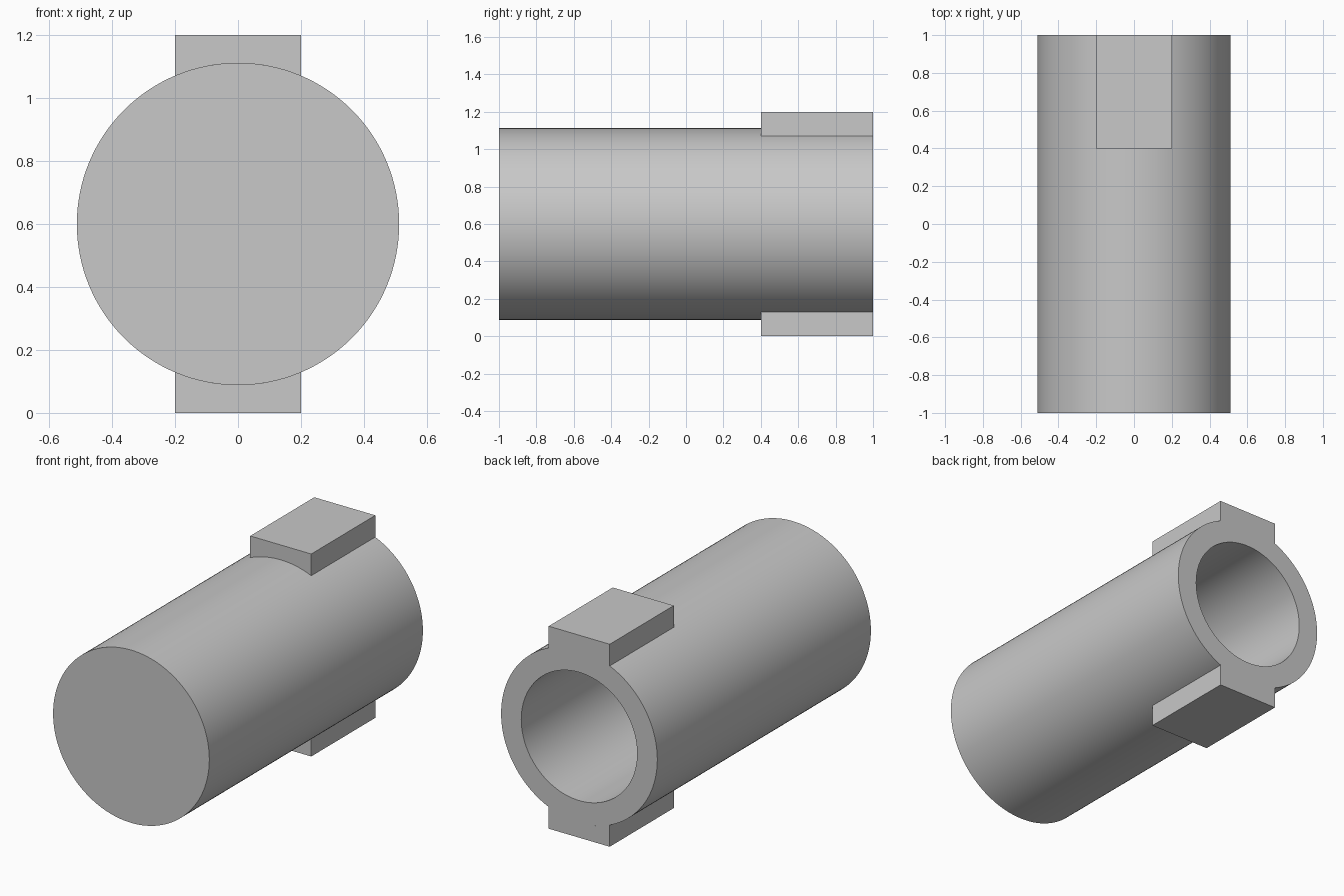
import bpy
import bmesh
import math
from mathutils import Matrix

cube = bpy.data.objects.get("Cube")
if cube:
    bpy.data.objects.remove(cube, do_unlink=True)

AXIS_Z = 0.6
OUTER, BORE = 0.512, 0.38
SEGMENTS = 128

grey = bpy.data.materials.new("plain grey")
grey.use_nodes = True
grey.diffuse_color = (0.58, 0.58, 0.58, 1)
grey.node_tree.nodes["Principled BSDF"].inputs["Base Color"].default_value = grey.diffuse_color


def add_object(name, bm):
    bmesh.ops.recalc_face_normals(bm, faces=bm.faces)
    mesh = bpy.data.meshes.new(name)
    bm.to_mesh(mesh)
    bm.free()
    mesh.materials.append(grey)
    obj = bpy.data.objects.new(name, mesh)
    bpy.context.collection.objects.link(obj)
    return obj


# Closed front, open back: (radius, y) profile turned around the y axis
bm = bmesh.new()
profile = [(OUTER, -1), (OUTER, 1), (BORE, 1), (BORE, -0.75)]
rings = []
for radius, y in profile:
    angles = [2 * math.pi * i / SEGMENTS for i in range(SEGMENTS)]
    rings.append([bm.verts.new((radius * math.cos(a), y, AXIS_Z + radius * math.sin(a)))
                  for a in angles])
for lower, upper in zip(rings, rings[1:]):
    for i in range(SEGMENTS):
        j = (i + 1) % SEGMENTS
        bm.faces.new((lower[i], lower[j], upper[j], upper[i]))
bm.faces.new(rings[0])
bm.faces.new(rings[-1])
sleeve = add_object("sleeve", bm)

# Top and bottom lugs, with undersides curved to sit on the sleeve
half_angle = math.asin(0.2 / OUTER)
for name, side in (("top_lug", 1), ("bottom_lug", -1)):
    bm = bmesh.new()
    outline = [(-0.2, 0.6), (0.2, 0.6)]
    for i in range(17):
        a = half_angle * (1 - i / 8)
        outline.append((OUTER * math.sin(a), OUTER * math.cos(a)))
    face = bm.faces.new([bm.verts.new((x, 0.4, AXIS_Z + side * z)) for x, z in outline])
    result = bmesh.ops.extrude_face_region(bm, geom=[face], use_keep_orig=True)
    moved = [v for v in result["geom"] if isinstance(v, bmesh.types.BMVert)]
    bmesh.ops.transform(bm, matrix=Matrix.Translation((0, 0.6, 0)), verts=moved)
    add_object(name, bm)

# Smooth the round walls, keep the rims sharp
bpy.ops.object.select_all(action="DESELECT")
sleeve.select_set(True)
bpy.context.view_layer.objects.active = sleeve
bpy.ops.object.shade_smooth_by_angle(angle=math.radians(30))
